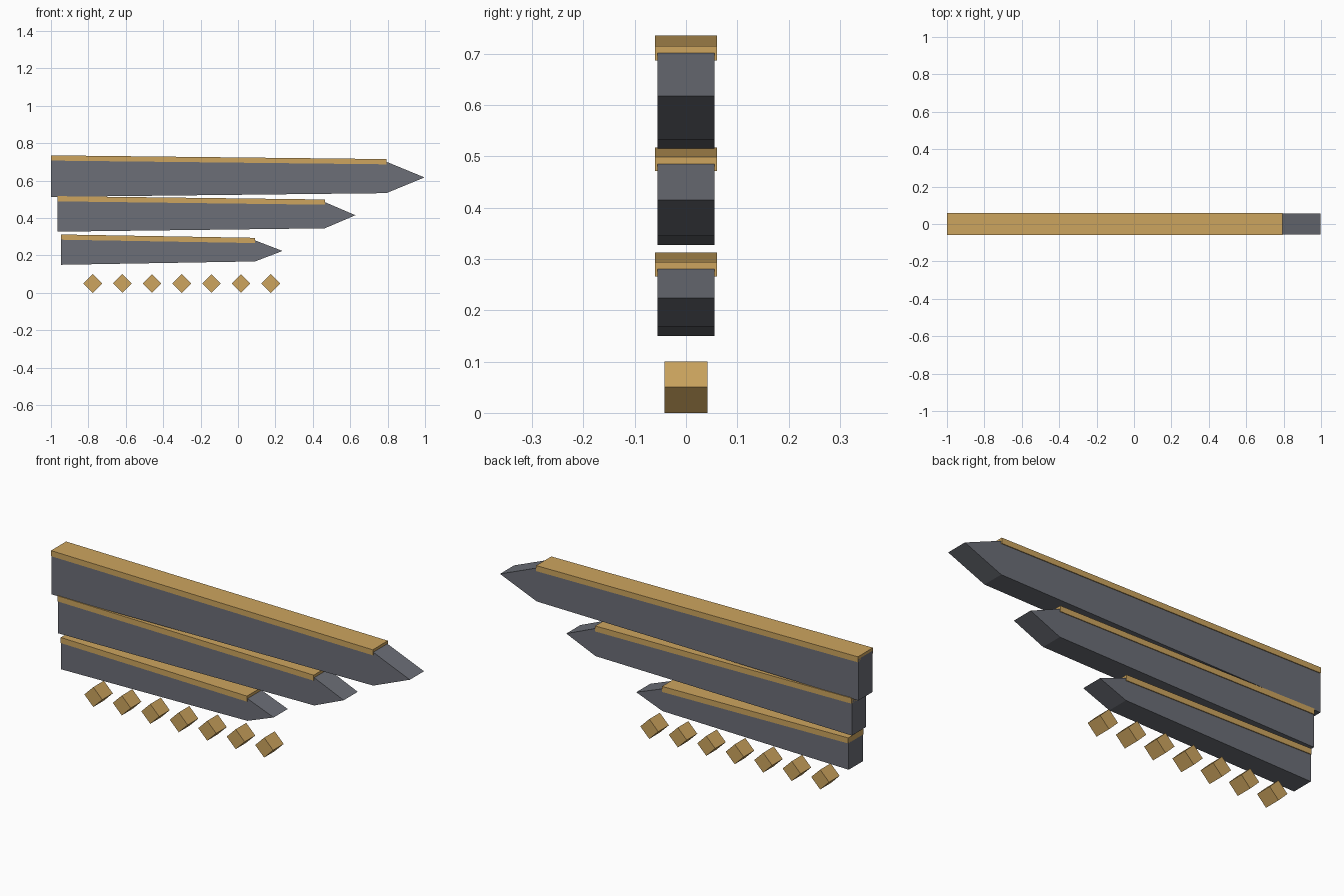
import bpy
import bmesh

if "Cube" in bpy.data.objects:
    bpy.data.objects.remove(bpy.data.objects["Cube"], do_unlink=True)


def make_material(name, rgb):
    mat = bpy.data.materials.new(name)
    mat.use_nodes = True
    color = (*rgb, 1.0)
    mat.diffuse_color = color
    mat.node_tree.nodes["Principled BSDF"].inputs["Base Color"].default_value = color
    return mat


grey = make_material("slate grey", (0.150, 0.158, 0.184))
gold = make_material("warm gold", (0.61, 0.376, 0.114))


def extrude_profile(name, profile, half_depth, mat):
    """Extrude an x-z outline symmetrically along y."""
    bm = bmesh.new()
    face = bm.faces.new([bm.verts.new((x, -half_depth, z)) for x, z in profile])
    result = bmesh.ops.extrude_face_region(bm, geom=[face])
    verts = [g for g in result["geom"] if isinstance(g, bmesh.types.BMVert)]
    bmesh.ops.translate(bm, verts=verts, vec=(0, 2 * half_depth, 0))
    bmesh.ops.recalc_face_normals(bm, faces=bm.faces)
    mesh = bpy.data.meshes.new(name)
    bm.to_mesh(mesh)
    bm.free()
    mesh.materials.append(mat)
    obj = bpy.data.objects.new(name, mesh)
    bpy.context.collection.objects.link(obj)
    return obj


def build_blade(name, back, shoulder, tip, mid, back_half, shoulder_half):
    # Tapered bar ending in a point
    extrude_profile(name + "_blade", [
        (back, mid - back_half), (shoulder, mid - shoulder_half), (tip, mid),
        (shoulder, mid + shoulder_half), (back, mid + back_half)], 0.056, grey)
    # Slightly wider strip straddling the top edge
    t = 0.014
    extrude_profile(name + "_trim", [
        (back, mid + back_half - t), (shoulder, mid + shoulder_half - t),
        (shoulder, mid + shoulder_half + t), (back, mid + back_half + t)], 0.06, gold)


# Three stacked blades
build_blade("upper", -1.0, 0.793, 0.997, 0.617, 0.104, 0.084)
build_blade("middle", -0.964, 0.464, 0.628, 0.415, 0.088, 0.07)
build_blade("lower", -0.946, 0.092, 0.238, 0.224, 0.074, 0.056)

# Row of diamond studs underneath
r = 0.05
for i in range(7):
    x = -0.777 + i * 0.1587
    extrude_profile(f"diamond_stud_{i + 1}",
                    [(x - r, r), (x, 0), (x + r, r), (x, 2 * r)], 0.042, gold)
